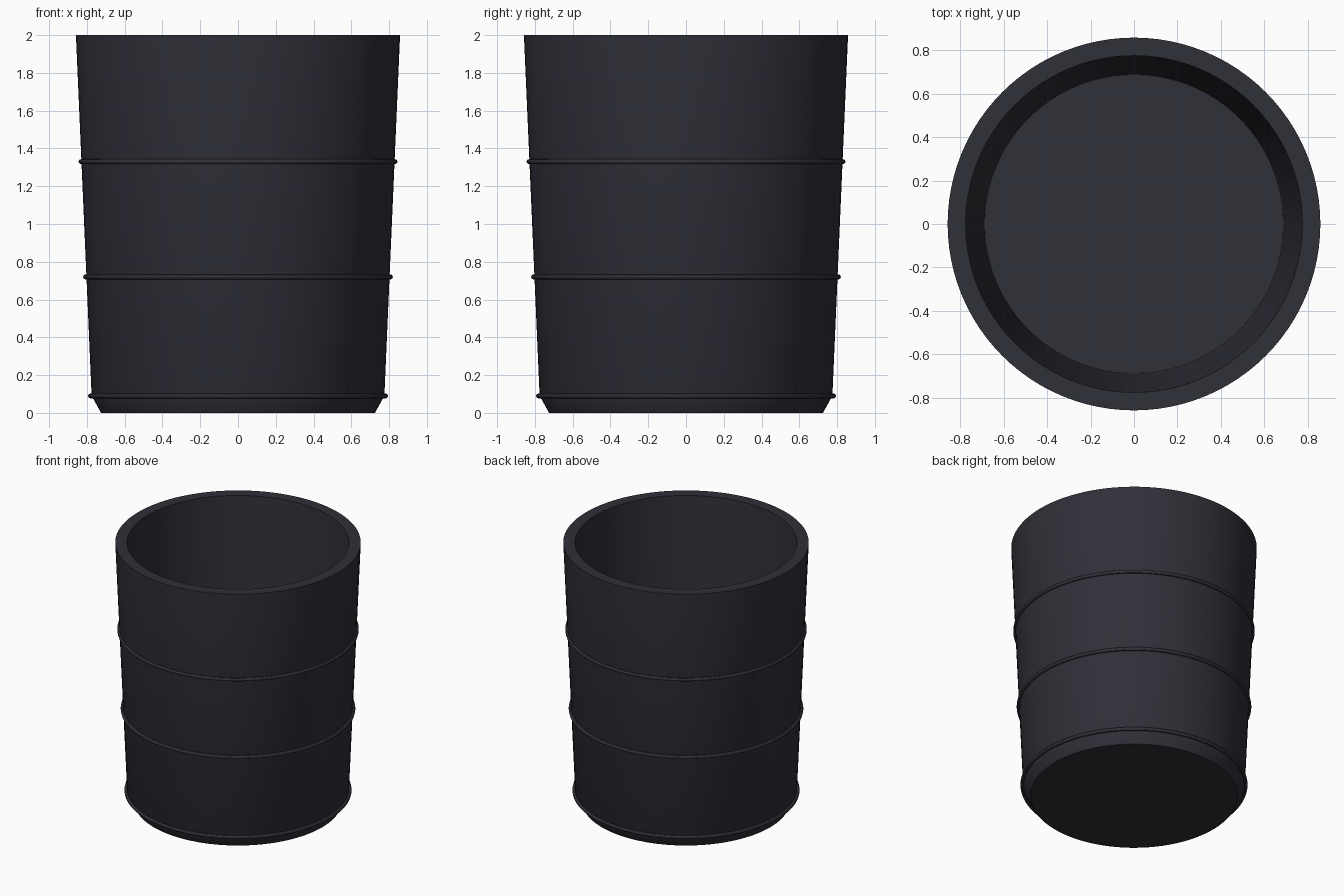
import bpy, bmesh, math

cube = bpy.data.objects.get("Cube")
if cube:
    bpy.data.objects.remove(cube, do_unlink=True)

SEGMENTS = 96

charcoal = bpy.data.materials.new("charcoal")
charcoal.use_nodes = True
COLOUR = (0.029, 0.029, 0.040, 1.0)
charcoal.diffuse_color = COLOUR
bsdf = next(n for n in charcoal.node_tree.nodes if n.type == 'BSDF_PRINCIPLED')
bsdf.inputs["Base Color"].default_value = COLOUR
bsdf.inputs["Roughness"].default_value = 0.6


def lathe(name, profile, closed=False):
    """Revolve (radius, z) points about z; open profiles get flat end caps."""
    bm = bmesh.new()
    rings = []
    for r, z in profile:
        rings.append([bm.verts.new((r * math.cos(math.tau * i / SEGMENTS),
                                    r * math.sin(math.tau * i / SEGMENTS), z))
                      for i in range(SEGMENTS)])
    pairs = list(zip(rings, rings[1:]))
    if closed:
        pairs.append((rings[-1], rings[0]))
    else:
        bm.faces.new(rings[0])
        bm.faces.new(rings[-1])
    for low, high in pairs:
        for i in range(SEGMENTS):
            j = (i + 1) % SEGMENTS
            bm.faces.new((low[i], low[j], high[j], high[i]))
    bmesh.ops.recalc_face_normals(bm, faces=bm.faces)
    mesh = bpy.data.meshes.new(name)
    bm.to_mesh(mesh)
    bm.free()
    mesh.materials.append(charcoal)
    obj = bpy.data.objects.new(name, mesh)
    bpy.context.collection.objects.link(obj)
    bpy.ops.object.select_all(action='DESELECT')
    obj.select_set(True)
    bpy.context.view_layer.objects.active = obj
    bpy.ops.object.shade_smooth_by_angle(angle=math.radians(30))
    return obj


# Tapered cup: chamfered foot, outer wall, flat rim, inner wall and floor
lathe("cup_body", [(0.725, 0.0), (0.775, 0.09), (0.858, 2.0),
                   (0.775, 2.0), (0.688, 0.09)])

# Raised bands around the outer wall
TUBE = 0.013
for name, radius, height in (("lower_band", 0.781, 0.09),
                             ("middle_band", 0.807, 0.72),
                             ("upper_band", 0.831, 1.33)):
    section = [(radius + TUBE * math.cos(math.tau * k / 12),
                height + TUBE * math.sin(math.tau * k / 12)) for k in range(12)]
    lathe(name, section, closed=True)
